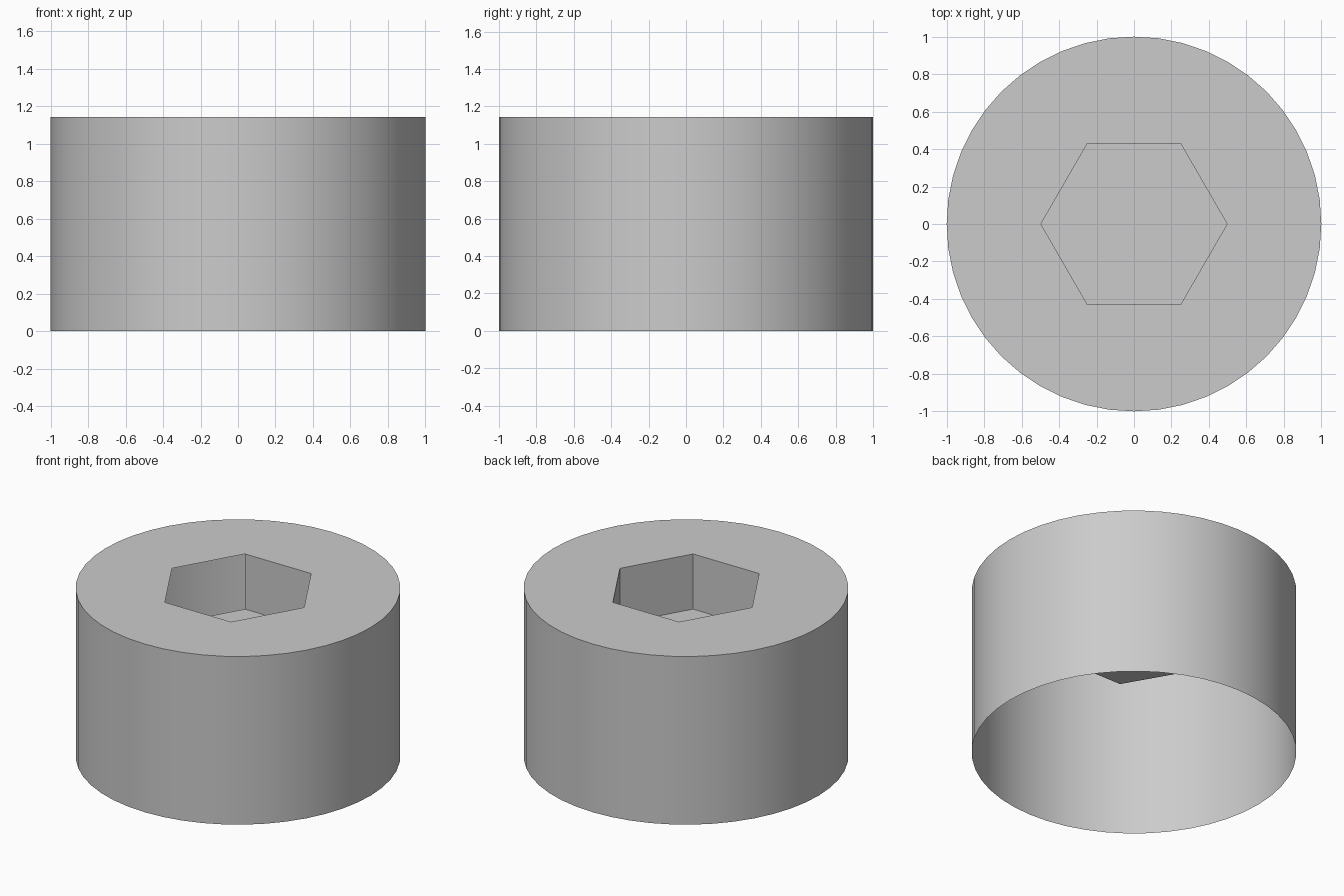
import bpy, bmesh
from math import cos, sin, tau

if "Cube" in bpy.data.objects:
    bpy.data.objects.remove(bpy.data.objects["Cube"])

HEIGHT, RADIUS, SIDES = 1.143, 1.0, 48
HEX_RADIUS, FLOOR_Z = 0.497, 0.768

grey = bpy.data.materials.new("light_grey")
grey.diffuse_color = (0.6, 0.6, 0.6, 1)
grey.use_nodes = True
grey.node_tree.nodes["Principled BSDF"].inputs["Base Color"].default_value = grey.diffuse_color


def ring(bm, n, r, z):
    return [bm.verts.new((r * cos(tau * i / n), r * sin(tau * i / n), z)) for i in range(n)]


def loop_edges(bm, verts):
    return [bm.edges.new((v, verts[(i + 1) % len(verts)])) for i, v in enumerate(verts)]


def finish(name, bm):
    mesh = bpy.data.meshes.new(name)
    bm.to_mesh(mesh)
    bm.free()
    mesh.materials.append(grey)
    obj = bpy.data.objects.new(name, mesh)
    bpy.context.collection.objects.link(obj)
    return obj


# Round outer wall, open underneath
bm = bmesh.new()
low, high = ring(bm, SIDES, RADIUS, 0), ring(bm, SIDES, RADIUS, HEIGHT)
for i in range(SIDES):
    j = (i + 1) % SIDES
    bm.faces.new((low[i], low[j], high[j], high[i])).smooth = True
finish("outer_wall", bm)

# Flat top with a hexagonal opening
bm = bmesh.new()
edges = loop_edges(bm, ring(bm, SIDES, RADIUS, HEIGHT))
edges += loop_edges(bm, ring(bm, 6, HEX_RADIUS, HEIGHT))
bmesh.ops.triangle_fill(bm, use_beauty=True, use_dissolve=False, edges=edges, normal=(0, 0, 1))
for f in bm.faces:
    f.normal_update()
    if f.normal.z < 0:
        f.normal_flip()
finish("top_plate", bm)

# Hexagonal socket: floor and walls, the two walls on the -x side are open
bm = bmesh.new()
low, high = ring(bm, 6, HEX_RADIUS, FLOOR_Z), ring(bm, 6, HEX_RADIUS, HEIGHT)
bm.faces.new(low)
for i in (0, 1, 4, 5):
    j = (i + 1) % 6
    bm.faces.new((low[j], low[i], high[i], high[j]))
finish("hex_socket", bm)
